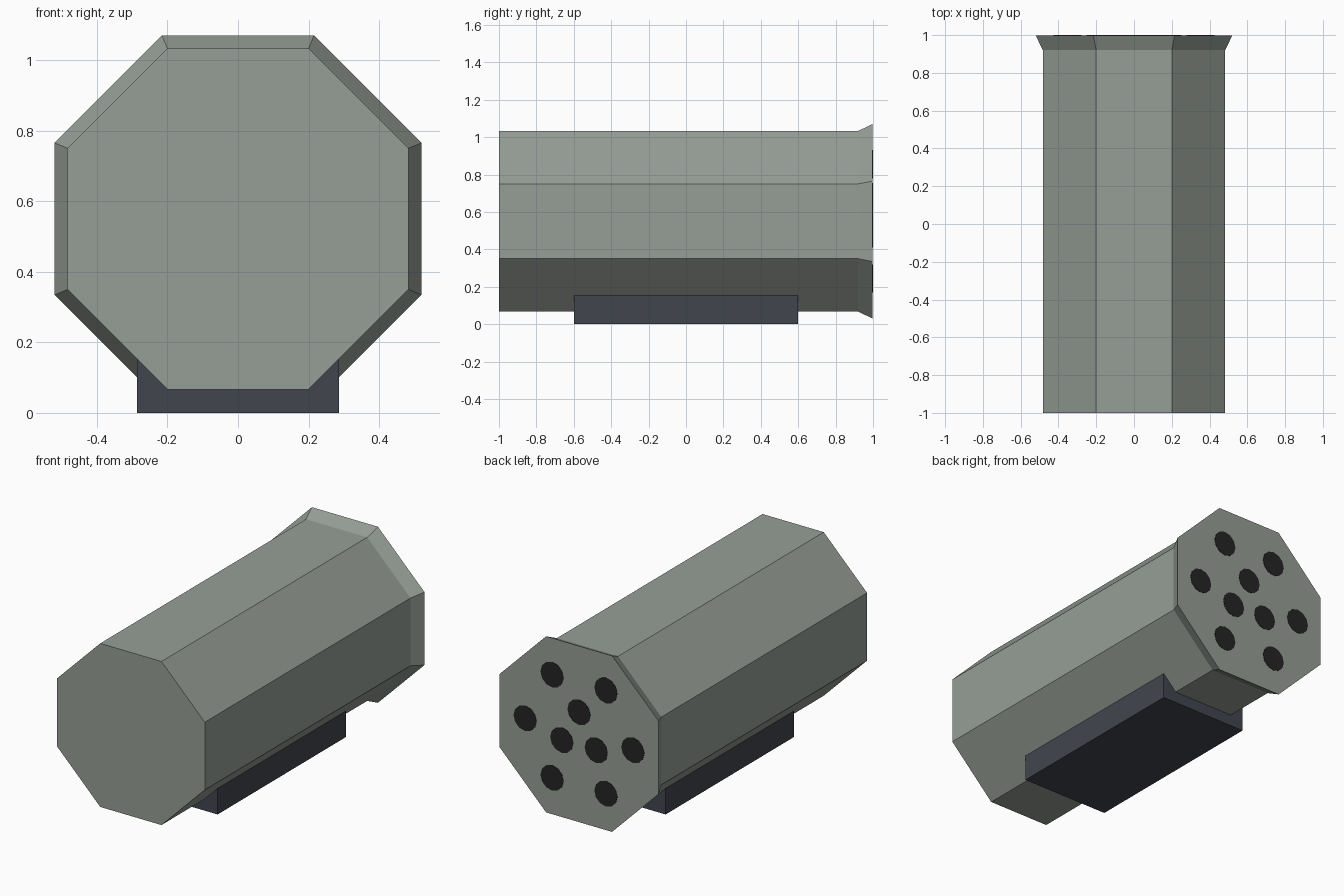
import bpy, bmesh, math
from mathutils import Matrix, Vector

cube = bpy.data.objects.get("Cube")
if cube:
    bpy.data.objects.remove(cube, do_unlink=True)

AXIS_Z = 0.55


def material(name, r, g, b):
    m = bpy.data.materials.new(name)
    m.use_nodes = True
    m.diffuse_color = (r, g, b, 1)
    bsdf = m.node_tree.nodes["Principled BSDF"]
    bsdf.inputs["Base Color"].default_value = (r, g, b, 1)
    bsdf.inputs["Roughness"].default_value = 0.8
    return m


def add_object(name, bm, mat):
    bmesh.ops.recalc_face_normals(bm, faces=bm.faces)
    mesh = bpy.data.meshes.new(name)
    bm.to_mesh(mesh)
    bm.free()
    mesh.materials.append(mat)
    obj = bpy.data.objects.new(name, mesh)
    bpy.context.collection.objects.link(obj)
    return obj


def ring(bm, y, apothem, sides=8):
    radius = apothem / math.cos(math.pi / sides)
    angles = [(i + 0.5) * math.tau / sides for i in range(sides)]
    return [bm.verts.new((radius * math.cos(a), y, AXIS_Z + radius * math.sin(a)))
            for a in angles]


green = material("grey green", 0.305, 0.342, 0.305)
slate = material("dark slate", 0.053, 0.060, 0.076)
black = material("black", 0.018, 0.018, 0.018)

# Octagonal casing with a flared rim at the back
bm = bmesh.new()
rings = [ring(bm, y, a) for y, a in ((-1, 0.483), (0.92, 0.483), (0.998, 0.52))]
for lower, upper in zip(rings, rings[1:]):
    for i in range(8):
        j = (i + 1) % 8
        bm.faces.new((lower[i], lower[j], upper[j], upper[i]))
bm.faces.new(rings[0])
bm.faces.new(rings[-1])
add_object("casing", bm, green)

# Mounting block under the casing
bm = bmesh.new()
bmesh.ops.create_cube(bm, size=1)
bmesh.ops.scale(bm, vec=(0.574, 1.2, 0.154), verts=bm.verts)
bmesh.ops.translate(bm, vec=(0, 0, 0.077), verts=bm.verts)
add_object("mounting_block", bm, slate)

# Tube openings: an outer ring of six and an inner ring of three
bm = bmesh.new()
for count, radius, start in ((6, 0.352, 0), (3, 0.13, math.pi / 2)):
    for i in range(count):
        a = start + i * math.tau / count
        place = Vector((radius * math.cos(a), 0.997, AXIS_Z + radius * math.sin(a)))
        bmesh.ops.create_cone(
            bm, cap_ends=True, segments=12, radius1=0.075, radius2=0.075, depth=0.006,
            matrix=Matrix.Translation(place) @ Matrix.Rotation(math.pi / 2, 4, "X"))
add_object("tube_openings", bm, black)
